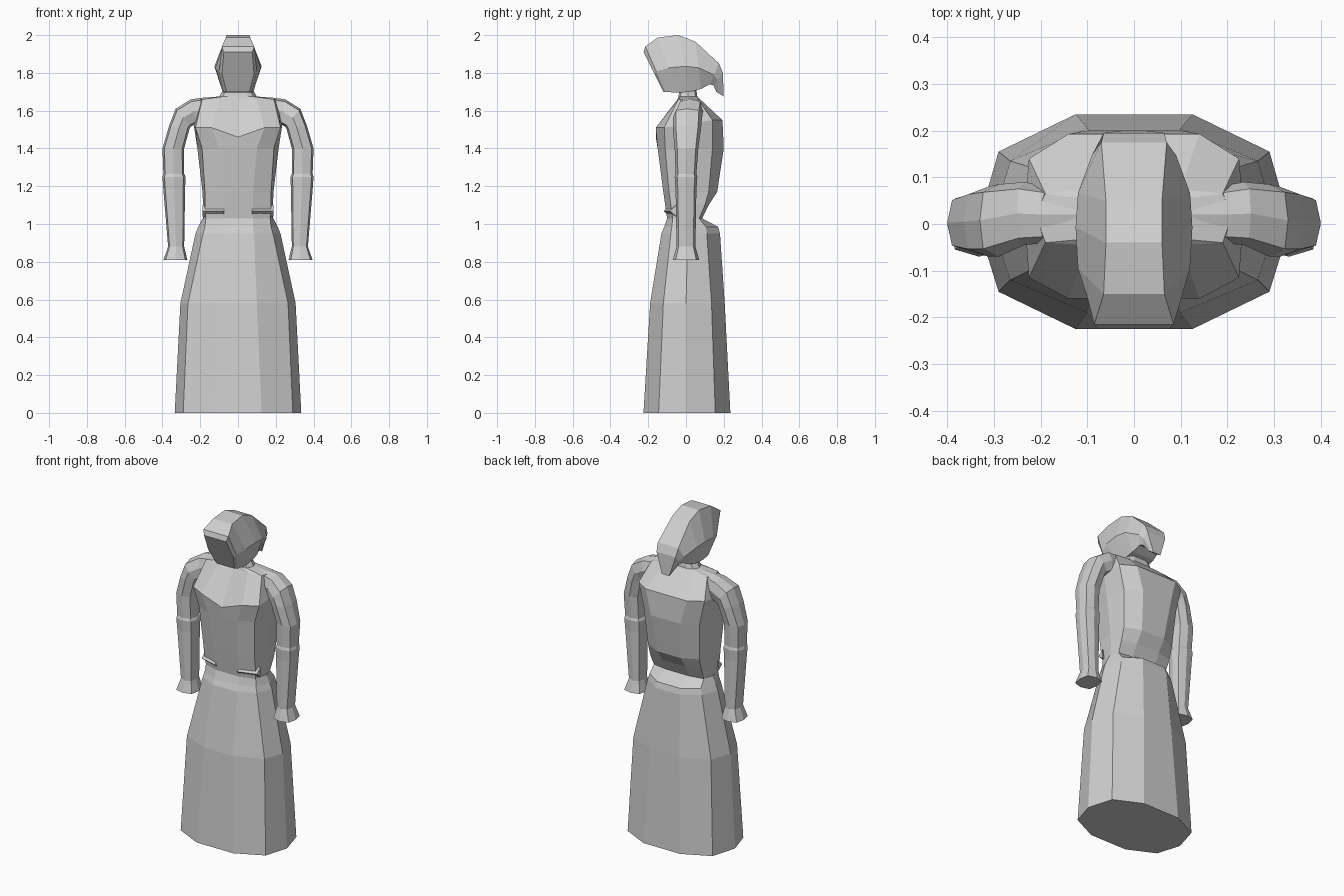
import bpy, bmesh

grey = bpy.data.materials.new("stone grey")
grey.diffuse_color = (0.62, 0.62, 0.62, 1)


def loft(name, rings, mirror=False):
    """Skin a list of equal-length closed rings and cap both ends."""
    bm = bmesh.new()
    loops = [[bm.verts.new(p) for p in ring] for ring in rings]
    n = len(loops[0])
    for lo, hi in zip(loops, loops[1:]):
        for i in range(n):
            j = (i + 1) % n
            bm.faces.new((lo[i], lo[j], hi[j], hi[i]))
    bm.faces.new(loops[0])
    bm.faces.new(loops[-1])
    bmesh.ops.recalc_face_normals(bm, faces=bm.faces)
    mesh = bpy.data.meshes.new(name)
    bm.to_mesh(mesh)
    bm.free()
    mesh.materials.append(grey)
    ob = bpy.data.objects.new(name, mesh)
    bpy.context.collection.objects.link(ob)
    if mirror:
        ob.modifiers.new("Mirror", 'MIRROR')
    return ob


def body_ring(z, a, b, c, yf, yfs, ym, ybs, yb, v=0, lift=0):
    """Twelve-sided ring; v drops the front centre, lift raises the back."""
    half = [(a, yf, z), (b, yfs, z), (c, ym, z + lift / 2),
            (b, ybs, z + lift), (a, yb, z + lift)]
    other = [(-x, y, h) for x, y, h in reversed(half)]
    return [(0, yf, z - v)] + half + [(0, yb, z + lift)] + other


# Skirt: z, half widths (near, far, side), then y from front to back
skirt = [
    (0, .125, .29, .335, -.225, -.145, 0, .155, .235),
    (.58, .10, .265, .305, -.19, -.12, 0, .135, .205),
    (.95, .085, .185, .225, -.13, -.08, .01, .11, .18),
    (.985, .08, .175, .21, -.115, -.075, .01, .105, .17),
    (1.03, .08, .17, .188, -.10, -.07, .01, .07, .085),
]
loft("skirt", [body_ring(*r) for r in skirt])

# Torso: bodice, sloping yoke and neck
torso = [
    (1.03, .08, .17, .185, -.10, -.07, .01, .07, .085),
    (1.10, .08, .175, .185, -.11, -.08, .02, .10, .12),
    (1.17, .08, .175, .188, -.12, -.09, .02, .12, .165),
    (1.40, .10, .19, .215, -.15, -.11, .02, .14, .20),
    (1.51, .14, .225, .235, -.16, -.115, .02, .14, .193, .05, .04),
    (1.66, .10, .19, .21, -.045, -.04, .02, .065, .075),
    (1.675, .05, .08, .10, -.04, -.03, .01, .05, .06),
    (1.74, .03, .05, .06, -.03, -.02, .01, .04, .05),
]
loft("torso", [body_ring(*r) for r in torso])

# Belt ridges either side of the front panel
loft("belt_ridge", [
    [(.075, -.09, 1.10), (.075, -.118, 1.068), (.075, -.09, 1.04)],
    [(.188, -.05, 1.10), (.188, -.085, 1.068), (.188, -.05, 1.04)],
], mirror=True)


def arm_ring(xi, zi, xo, zo, y0, y1):
    """Octagon spanning an inner and an outer point."""
    ring = []
    for u, w in ((1, 0), (.82, .78), (0, 1), (-.82, .78),
                 (-1, 0), (-.82, -.78), (0, -1), (.82, -.78)):
        t = (u + 1) / 2
        y = (y0 + y1) / 2 + w * (y1 - y0) / 2
        ring.append((xi + (xo - xi) * t, y, zi + (zo - zi) * t))
    return ring


# Shoulder, sleeve, elbow band and flared cuff
arm = [
    (.09, 1.56, .10, 1.675, -.04, .08),
    (.17, 1.54, .19, 1.668, -.04, .08),
    (.22, 1.53, .25, 1.66, -.045, .09),
    (.25, 1.515, .33, 1.61, -.07, .085),
    (.258, 1.50, .365, 1.52, -.07, .08),
    (.285, 1.40, .40, 1.40, -.06, .065),
    (.285, 1.265, .395, 1.265, -.055, .055),
    (.278, 1.25, .40, 1.25, -.06, .06),
    (.28, 1.18, .395, 1.18, -.055, .055),
    (.285, .88, .37, .88, -.05, .05),
    (.268, .81, .395, .81, -.07, .07),
]
loft("arm", [arm_ring(*r) for r in arm], mirror=True)


def head_ring(yt, zt, yb, zb, a, b, c):
    """Slanted hexagon from a top edge to a bottom edge."""
    ym, zm = yt + (yb - yt) * .55, zt + (zb - zt) * .55
    return [(a, yt, zt), (b, ym, zm), (c, yb, zb),
            (-c, yb, zb), (-b, ym, zm), (-a, yt, zt)]


# Hooded head, front to back, ending in the hanging tail of the hood
hood = [
    (-.225, 1.91, -.12, 1.70, .075, .085, .06),
    (-.215, 1.94, -.11, 1.70, .085, .10, .075),
    (-.15, 1.987, -.05, 1.695, .065, .12, .08),
    (-.04, 2.0, .02, 1.70, .06, .125, .08),
    (.05, 1.965, .08, 1.715, .06, .12, .075),
    (.175, 1.85, .125, 1.74, .07, .09, .065),
    (.195, 1.80, .145, 1.735, .065, .07, .055),
    (.20, 1.675, .16, 1.70, .025, .03, .03),
]
loft("hood", [head_ring(*r) for r in hood])
